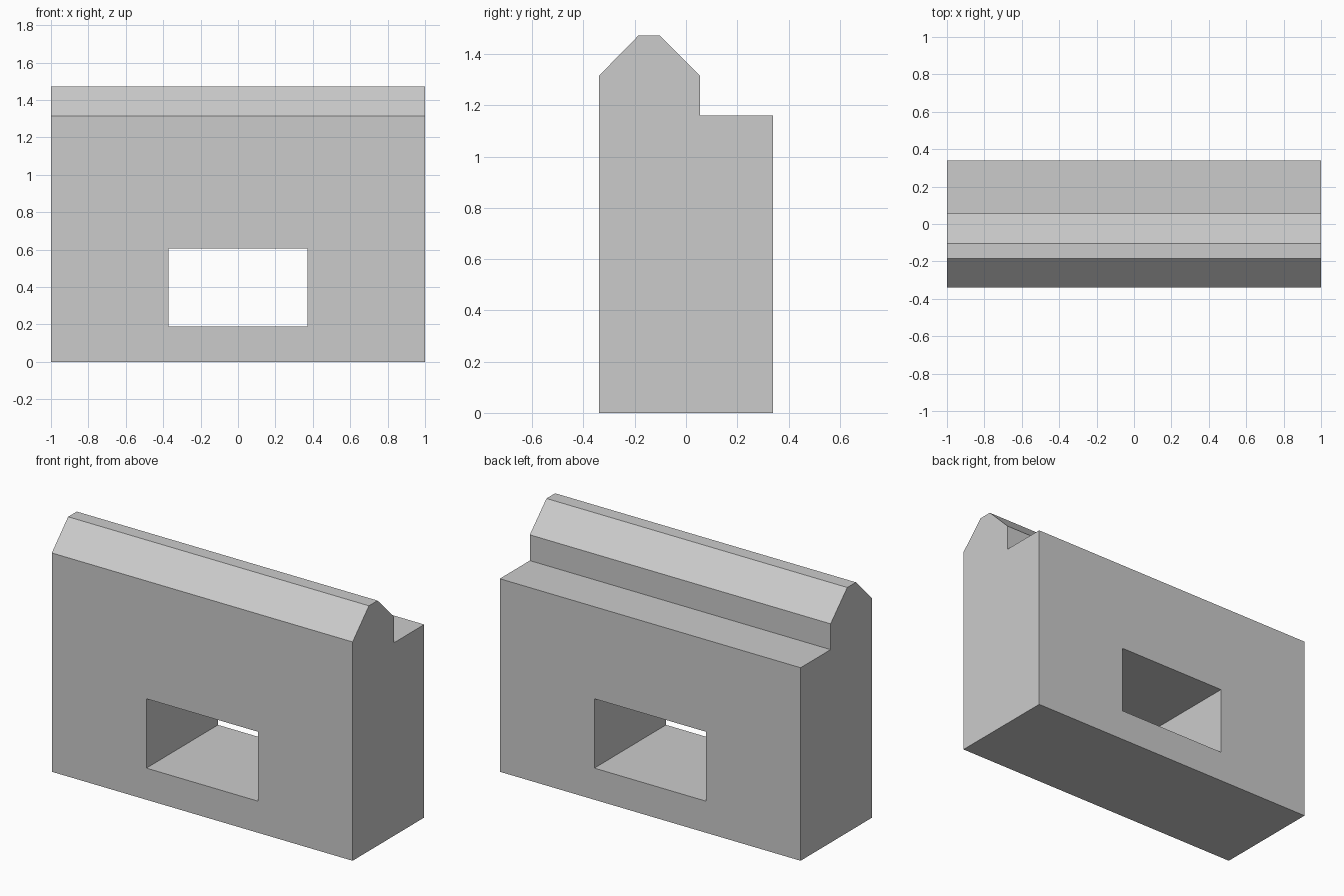
import bpy
import bmesh

default = bpy.data.objects.get("Cube")
if default:
    bpy.data.objects.remove(default, do_unlink=True)


def make_material(name, rgb):
    mat = bpy.data.materials.new(name)
    mat.use_nodes = True
    colour = (*rgb, 1.0)
    mat.diffuse_color = colour
    mat.node_tree.nodes["Principled BSDF"].inputs["Base Color"].default_value = colour
    return mat


def extrude_profile(name, profile, half_length, mat):
    """Extrude a (y, z) outline along x, centred on x = 0."""
    bm = bmesh.new()
    face = bm.faces.new([bm.verts.new((-half_length, y, z)) for y, z in profile])
    result = bmesh.ops.extrude_face_region(bm, geom=[face])
    moved = [v for v in result["geom"] if isinstance(v, bmesh.types.BMVert)]
    bmesh.ops.translate(bm, verts=moved, vec=(2 * half_length, 0, 0))
    bmesh.ops.recalc_face_normals(bm, faces=bm.faces)
    mesh = bpy.data.meshes.new(name)
    bm.to_mesh(mesh)
    bm.free()
    mesh.materials.append(mat)
    obj = bpy.data.objects.new(name, mesh)
    bpy.context.scene.collection.objects.link(obj)
    return obj


grey = make_material("plain grey", (0.6, 0.6, 0.6))

# Wall with a chamfered ridge in front and a lower ledge behind
wall = extrude_profile("parapet_wall", [
    (-0.34, 0), (0.34, 0), (0.34, 1.16), (0.055, 1.16),
    (0.055, 1.315), (-0.103, 1.473), (-0.185, 1.473), (-0.34, 1.315),
], 1.0, grey)

# Rectangular opening straight through the wall
opening = extrude_profile("opening_cutter", [
    (-0.5, 0.19), (0.5, 0.19), (0.5, 0.607), (-0.5, 0.607),
], 0.371, grey)
opening.hide_render = True

cut = wall.modifiers.new("opening", 'BOOLEAN')
cut.operation = 'DIFFERENCE'
cut.solver = 'EXACT'
cut.object = opening
bpy.context.view_layer.objects.active = wall
bpy.ops.object.modifier_apply(modifier=cut.name)
bpy.data.objects.remove(opening, do_unlink=True)
